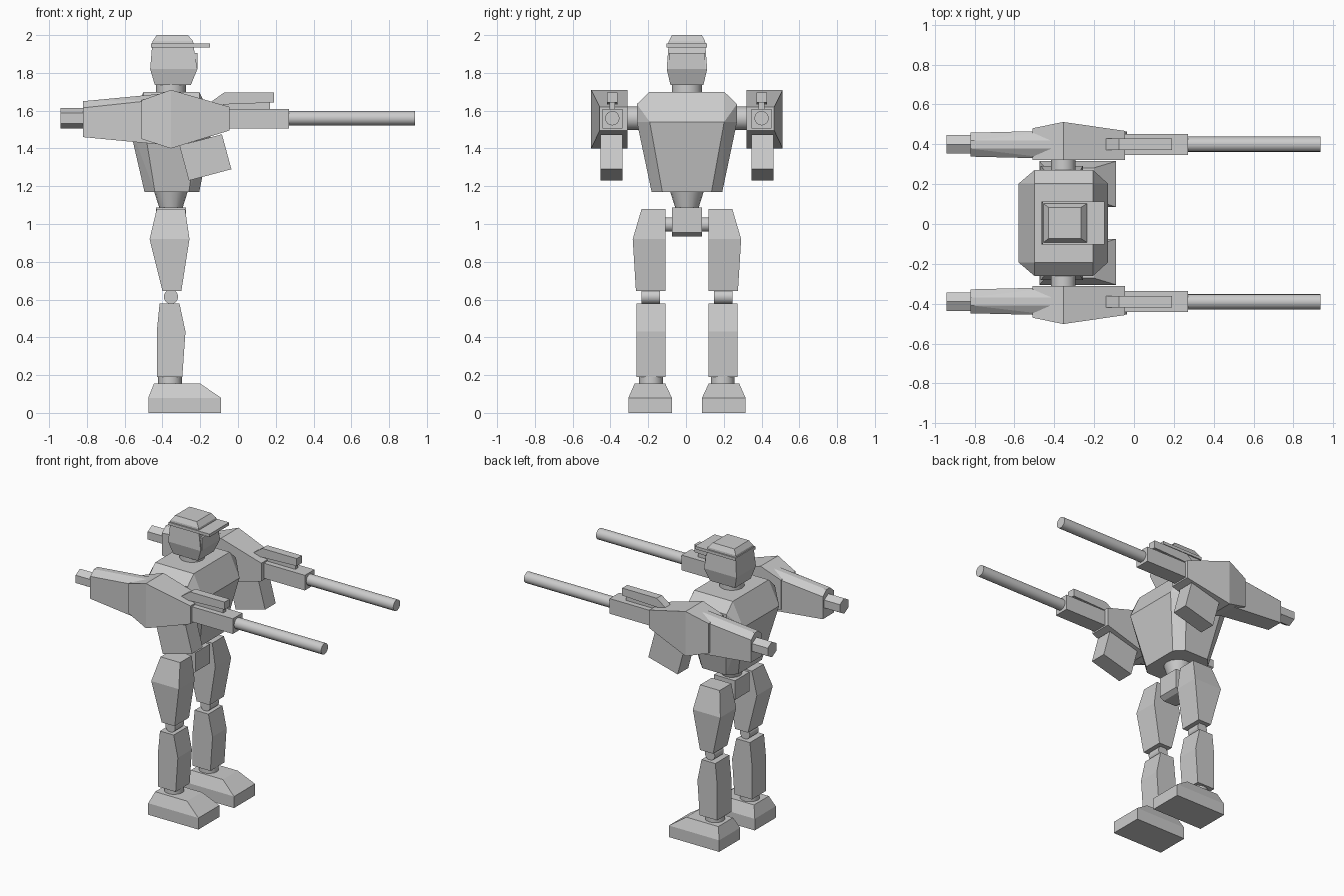
import bpy, bmesh, math
from mathutils import Matrix, Vector

if "Cube" in bpy.data.objects:
    bpy.data.objects.remove(bpy.data.objects["Cube"])

CX = -0.355   # body axis in x
CY = 0.005    # body axis in y


def finish(name, bm):
    bmesh.ops.recalc_face_normals(bm, faces=bm.faces)
    me = bpy.data.meshes.new(name)
    bm.to_mesh(me)
    bm.free()
    ob = bpy.data.objects.new(name, me)
    bpy.context.collection.objects.link(ob)
    return ob


def hull(name, pts):
    """Flat-faced convex solid around a few corner points."""
    bm = bmesh.new()
    for p in pts:
        bm.verts.new(p)
    bmesh.ops.convex_hull(bm, input=bm.verts)
    bmesh.ops.dissolve_limit(bm, angle_limit=0.01, verts=bm.verts, edges=bm.edges)
    return finish(name, bm)


def rings(name, levels, s=1):
    """Stacked rectangles: (z, x0, x1, y0, y1)."""
    return hull(name, [(x, CY + s * y, z) for z, x0, x1, y0, y1 in levels
                       for x in (x0, x1) for y in (y0, y1)])


def slab(name, profile, y0, y1, s=1):
    """XZ profile given a thickness in y."""
    return hull(name, [(x, CY + s * y, z) for x, z in profile for y in (y0, y1)])


def rod(name, a, b, r1, r2=None, n=16, turn=0.0):
    """Cylinder or cone from a to b."""
    a, b = Vector(a), Vector(b)
    d = b - a
    rot = d.to_track_quat('Z', 'Y').to_matrix().to_4x4()
    bm = bmesh.new()
    bmesh.ops.create_cone(bm, cap_ends=True, segments=n, radius1=r1,
                          radius2=r1 if r2 is None else r2, depth=d.length,
                          matrix=Matrix.Translation((a + b) / 2) @ rot
                          @ Matrix.Rotation(turn, 4, 'Z'))
    ob = finish(name, bm)
    if n > 8:
        for f in ob.data.polygons:
            f.use_smooth = len(f.vertices) == 4
        bpy.context.view_layer.objects.active = ob
        ob.select_set(True)
        bpy.ops.object.shade_smooth_by_angle(angle=math.radians(40))
        ob.select_set(False)
    return ob


# Head, eye band, cap and brim
rings("head", [(1.94, -.455, -.235, -.098, .098), (1.82, -.465, -.215, -.107, .107),
               (1.735, -.44, -.25, -.087, .087)])
slab("eye_band", [(-.28, 1.905), (-.215, 1.905), (-.215, 1.82), (-.28, 1.82)], -.095, .095)
slab("cap_brim", [(-.46, 1.935), (-.147, 1.935), (-.147, 1.955), (-.46, 1.955)], -.107, .107)
rings("cap", [(1.95, -.455, -.235, -.098, .098), (1.968, -.452, -.238, -.096, .096),
              (2.0, -.43, -.265, -.079, .079)])
rod("neck", (CX, CY, 1.68), (CX, CY, 1.74), .08)

# Torso with chamfered corners
hull("torso", [(x, CY + s * y, z) for s in (-1, 1) for z, x0, x1, y in (
    (1.70, -.50, -.205, .197), (1.635, -.50, -.205, .265),
    (1.54, -.58, -.13, .197), (1.54, -.50, -.205, .265),
    (1.17, -.495, -.205, .13), (1.17, -.44, -.26, .187)) for x in (x0, x1)])

# Waist, pelvis and hip axle
rod("waist", (CX, CY, 1.08), (CX, CY, 1.175), .06, .09)
rings("pelvis", [(1.088, -.435, -.275, -.08, .08), (.955, -.435, -.275, -.08, .08),
                 (.935, -.405, -.305, -.08, .08)])
rod("hip_axle", (CX, CY - .13, .997), (CX, CY + .13, .997), .038)

for s, side in ((1, "left"), (-1, "right")):
    # Leg
    rings(side + "_thigh", [(1.08, -.43, -.28, .113, .24), (.92, -.468, -.257, .113, .287),
                            (.645, -.40, -.30, .113, .27)], s)
    rod(side + "_knee", (CX, CY + s * .143, .615), (CX, CY + s * .24, .615), .038)
    rings(side + "_shin", [(.58, -.415, -.31, .113, .267), (.43, -.43, -.278, .113, .267),
                           (.19, -.43, -.295, .113, .267)], s)
    rod(side + "_ankle", (-.36, CY + s * .19, .15), (-.36, CY + s * .19, .195), .063)
    rings(side + "_foot", [(0, -.475, -.09, .08, .31), (.08, -.475, -.09, .08, .31),
                           (.155, -.445, -.20, .115, .277)], s)

    # Shoulder pod, thicker along its middle ridge
    ay = CY + s * .395
    rod(side + "_shoulder_axle", (CX, CY + s * .24, 1.56), (CX, CY + s * .33, 1.56), .062)
    hull(side + "_shoulder", [(x, CY + s * y, z) for x, z0, z1, out in (
        (-.045, 1.495, 1.62, .462), (CX, 1.40, 1.71, .507), (-.51, 1.45, 1.655, .475))
        for z in (z0, z1) for y in (.315, out)])

    # Rear housing with ridged top, and exhaust
    hull(side + "_rear_housing", [(x, CY + s * (.393 + t * w), z)
         for t in (-1, 1) for x, z, w in (
        (-.82, 1.46, .06), (-.82, 1.615, .06), (-.82, 1.65, .02),
        (-.40, 1.42, .07), (-.40, 1.66, .07), (-.40, 1.69, .02))])
    rod(side + "_exhaust", (-.94, ay, 1.56), (-.80, ay, 1.56), .054, n=6, turn=0)

    # Gun block, barrel, sight and magazine
    slab(side + "_gun_block", [(-.06, 1.505), (.27, 1.505), (.27, 1.61), (-.06, 1.61)],
         .342, .447, s)
    rod(side + "_barrel", (.26, ay, 1.56), (.937, ay, 1.56), .038)
    slab(side + "_sight", [(-.145, 1.645), (-.075, 1.695), (.19, 1.695), (.19, 1.643),
                           (-.10, 1.632)], .367, .423, s)
    slab(side + "_sight_mount", [(-.08, 1.60), (.17, 1.60), (.17, 1.65), (-.08, 1.65)],
         .38, .41, s)
    slab(side + "_magazine", [(-.26, 1.23), (-.035, 1.29), (-.085, 1.475), (-.31, 1.415)],
         .342, .458, s)
